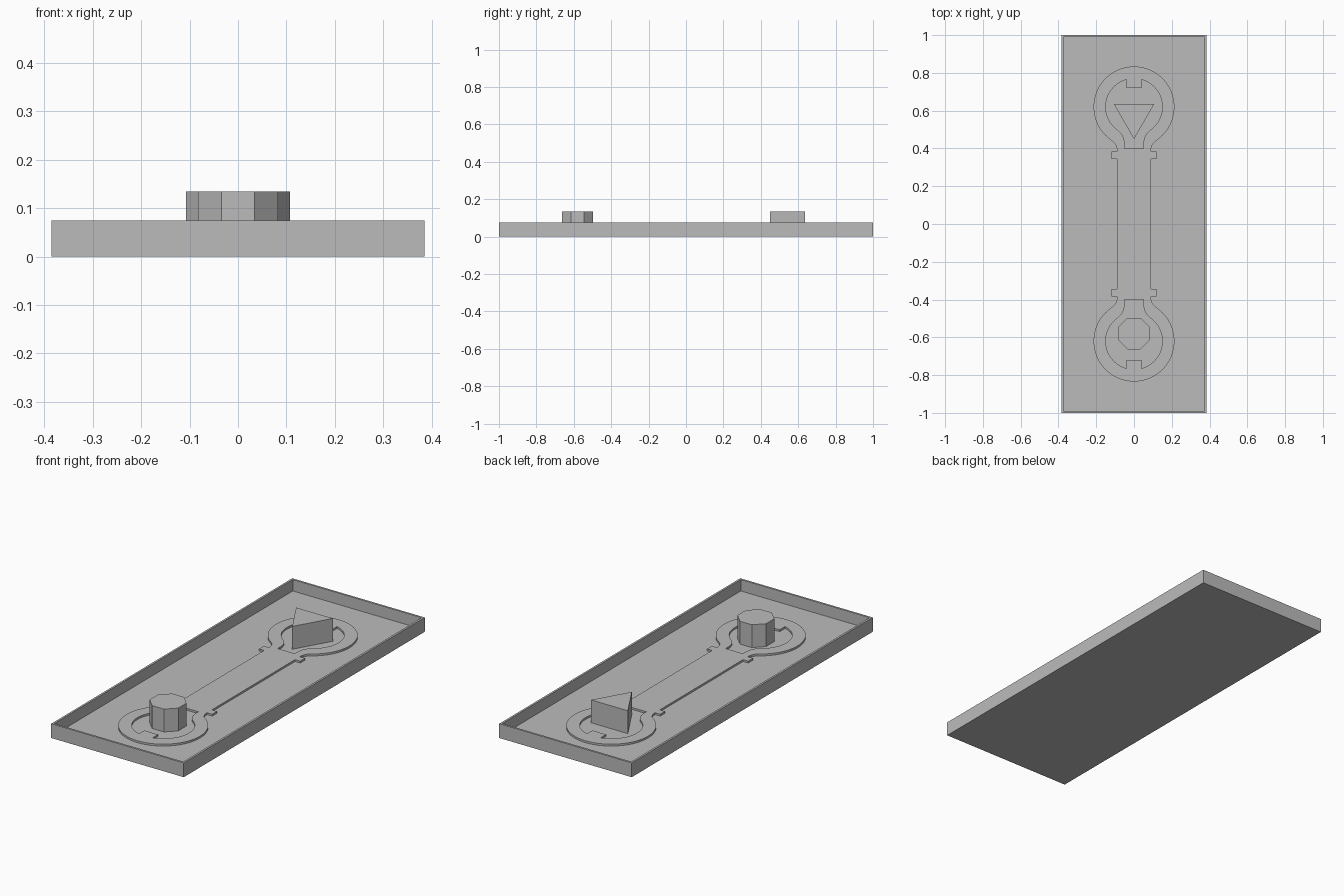
import bpy, bmesh
from math import cos, sin, pi, acos, atan2, sqrt, radians
from mathutils import Vector

if "Cube" in bpy.data.objects:
    bpy.data.objects.remove(bpy.data.objects["Cube"])

FLOOR = 0.015
PEG_TOP = 0.135
RING_Y = 0.62

grey = bpy.data.materials.new("plain grey")
grey.use_nodes = True
grey.diffuse_color = (0.5, 0.5, 0.5, 1)
grey.node_tree.nodes["Principled BSDF"].inputs["Base Color"].default_value = (0.5, 0.5, 0.5, 1)


def add_object(name, bm):
    bmesh.ops.recalc_face_normals(bm, faces=bm.faces)
    mesh = bpy.data.meshes.new(name)
    bm.to_mesh(mesh)
    bm.free()
    mesh.materials.append(grey)
    obj = bpy.data.objects.new(name, mesh)
    bpy.context.collection.objects.link(obj)
    return obj


def prism(name, outline, z0, z1):
    bm = bmesh.new()
    base = bm.faces.new([bm.verts.new((x, y, z0)) for x, y in outline])
    top = bmesh.ops.extrude_face_region(bm, geom=[base], use_keep_orig=True)
    verts = [g for g in top["geom"] if isinstance(g, bmesh.types.BMVert)]
    bmesh.ops.translate(bm, verts=verts, vec=(0, 0, z1 - z0))
    return add_object(name, bm)


def arc(cx, cy, r, a0, a1, n):
    return [(cx + r * cos(a0 + (a1 - a0) * i / n), cy + r * sin(a0 + (a1 - a0) * i / n))
            for i in range(n + 1)]


def bulb_side(neck, fillet, radius, end_angle):
    """Right side of a bulb: a neck flaring through a fillet into a round end."""
    cx = neck + fillet
    dy = sqrt((radius + fillet) ** 2 - cx ** 2)
    a = atan2(-dy, cx)
    flare = arc(cx, RING_Y - dy, fillet, pi, pi + a, 8)
    return flare + arc(0, RING_Y, radius, a, end_angle, 24)[1:]


# Shallow tray with a thin rim
bm = bmesh.new()
bmesh.ops.create_cube(bm, size=1)
bmesh.ops.scale(bm, verts=bm.verts, vec=(0.77, 2, 0.075))
bmesh.ops.translate(bm, verts=bm.verts, vec=(0, 0, 0.0375))
top = max(bm.faces, key=lambda f: f.calc_center_median().z)
bmesh.ops.inset_region(bm, faces=[top], thickness=0.015)
inner = bmesh.ops.extrude_discrete_faces(bm, faces=[top])["faces"][0]
bmesh.ops.translate(bm, verts=inner.verts, vec=(0, 0, FLOOR - 0.075))
add_object("tray", bm)

# Pegs: eight-sided at the front, three-sided at the back
octagon = [(0.09 * cos(radians(22.5 + 45 * i)), -0.58 + 0.09 * sin(radians(22.5 + 45 * i)))
           for i in range(8)]
prism("octagon_peg", octagon, FLOOR, PEG_TOP)
prism("triangle_peg", [(-0.107, 0.635), (0, 0.45), (0.107, 0.635)], FLOOR, PEG_TOP)

# Raised track: double-ended outline with side tabs and a keyed hole at each end
tab = [(0.09, 0.345), (0.12, 0.345), (0.12, 0.385), (0.09, 0.385)]
right = tab + bulb_side(0.09, 0.06, 0.214, pi / 2)
end = right + [(-x, y) for x, y in reversed(right[:-1])]
outer = end + [(-x, -y) for x, y in end]
hole_right = [(0.05, 0.4)] + bulb_side(0.05, 0.09, 0.15, acos(0.04 / 0.15)) + [(0.04, 0.72)]
hole = hole_right + [(-x, y) for x, y in reversed(hole_right)]

curve = bpy.data.curves.new("raised_track", "CURVE")
curve.dimensions = "2D"
curve.fill_mode = "BOTH"
curve.extrude = 0.005
for loop in (outer, hole, [(-x, -y) for x, y in hole]):
    spline = curve.splines.new("POLY")
    spline.points.add(len(loop) - 1)
    for point, (x, y) in zip(spline.points, loop):
        point.co = (x, y, 0, 1)
    spline.use_cyclic_u = True
helper = bpy.data.objects.new("track_helper", curve)
bpy.context.collection.objects.link(helper)
bpy.context.view_layer.update()
bm = bmesh.new()
bm.from_mesh(helper.to_mesh())
helper.to_mesh_clear()
bpy.data.objects.remove(helper)
bmesh.ops.remove_doubles(bm, verts=bm.verts, dist=0.0001)
bmesh.ops.translate(bm, verts=bm.verts, vec=Vector((0, 0, FLOOR + 0.005)))
for face in bm.faces:
    face.smooth = False
add_object("raised_track", bm)
